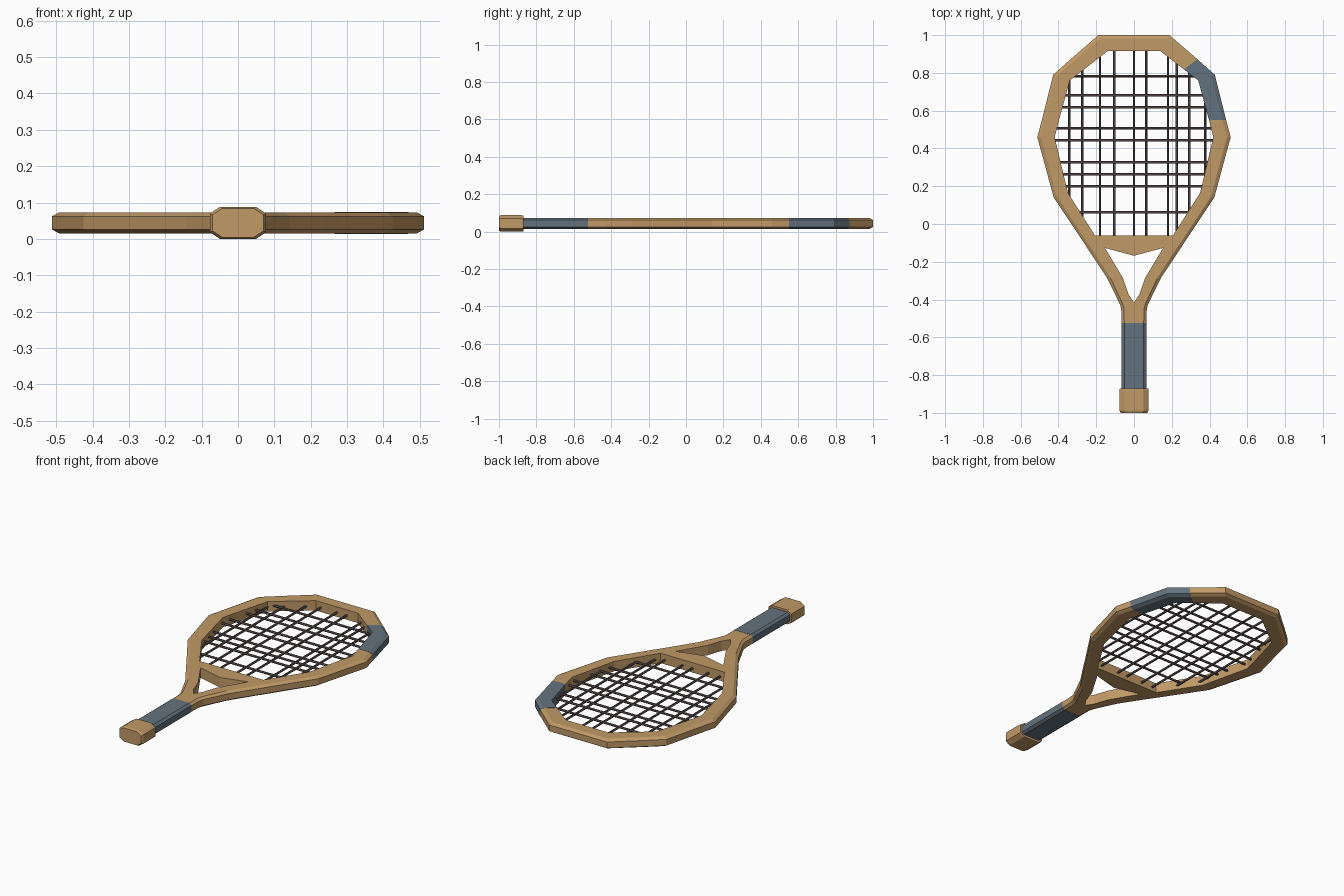
import bpy, bmesh, math

if "Cube" in bpy.data.objects:
    bpy.data.objects.remove(bpy.data.objects["Cube"])


def material(name, rgb):
    m = bpy.data.materials.new(name)
    m.diffuse_color = (*rgb, 1)
    m.use_nodes = True
    m.node_tree.nodes["Principled BSDF"].inputs["Base Color"].default_value = m.diffuse_color
    return m


wood = material("wood", (0.53, 0.32, 0.135))
wrap = material("wrap", (0.127, 0.17, 0.205))
cord = material("cord", (0.12, 0.09, 0.09))
Z0, Z1, ZC = 0.015, 0.073, 0.044


def loft(name, rings, mat):
    """Skin a list of equal-length rings and cap both ends."""
    bm = bmesh.new()
    vs = [[bm.verts.new(p) for p in r] for r in rings]
    n = len(rings[0])
    for a, b in zip(vs, vs[1:]):
        for i in range(n):
            j = (i + 1) % n
            bm.faces.new((a[i], a[j], b[j], b[i]))
    bm.faces.new(vs[0])
    bm.faces.new(vs[-1])
    bmesh.ops.recalc_face_normals(bm, faces=bm.faces)
    me = bpy.data.meshes.new(name)
    bm.to_mesh(me)
    bm.free()
    me.materials.append(mat)
    ob = bpy.data.objects.new(name, me)
    bpy.context.collection.objects.link(ob)
    return ob


# Frame stations on the right half: outer point, inner point
stations = [
    ((0, 1.0), (0, 0.917)),
    ((0.188, 1.0), (0.137, 0.917)),
    ((0.335, 0.873), (0.265, 0.818)),
    ((0.428, 0.79), (0.34, 0.76)),
    ((0.488, 0.55), (0.397, 0.55)),
    ((0.512, 0.46), (0.42, 0.46)),
    ((0.425, 0.14), (0.35, 0.165)),
    ((0.275, -0.085), (0.207, -0.06)),
    ((0.236, -0.145), (0.154, -0.127)),
    ((0.143, -0.285), (0.058, -0.287)),
    ((0.072, -0.43), (0.03, -0.37)),
    ((0.067, -0.46), (0, -0.415)),
    ((0.066, -0.525), (0, -0.525)),
]


def frame_ring(st, side, grow=0.0):
    (ox, oy), (ix, iy) = st
    cx, cy = ox + (ix - ox) * 0.22, oy + (iy - oy) * 0.22
    lo, hi = Z0 - grow, Z1 + grow
    pts = [(ix, iy, lo), (cx, cy, lo), (ox, oy, lo + 0.011),
           (ox, oy, hi - 0.011), (cx, cy, hi), (ix, iy, hi)]
    return [(side * x, y, z) for x, y, z in pts]


# Frame, with a dark band on the right shoulder
for name, a, b, side, mat, grow in (
        ("frame_left", 0, 13, -1, wood, 0),
        ("frame_right_top", 0, 3, 1, wood, 0),
        ("frame_band", 2, 5, 1, wrap, 0.001),
        ("frame_right_lower", 4, 13, 1, wood, 0)):
    loft(name, [frame_ring(s, side, grow) for s in stations[a:b]], mat)

# Bridge across the throat
bridge = [(-0.207, -0.06), (0.207, -0.06), (0.154, -0.127), (0, -0.168), (-0.154, -0.127)]
loft("throat_bridge", [[(x, y, z) for x, y in bridge] for z in (Z0, Z1)], wood)


def octagon(y, w, h, cx, cz):
    pts = [(w, h - cz), (w - cx, h), (cx - w, h), (-w, h - cz),
           (-w, cz - h), (cx - w, -h), (w - cx, -h), (w, cz - h)]
    return [(x, y, ZC + z) for x, z in pts]


# Handle grip and butt cap
loft("handle_grip", [octagon(y, 0.066, 0.03, 0.0145, 0.011) for y in (-0.525, -0.88)], wrap)
loft("butt_cap", [octagon(y, 0.077 * s, 0.044 * s, 0.027, 0.018)
                  for y, s in ((-0.87, 0.97), (-0.88, 1), (-0.988, 1), (-1.0, 0.91))], wood)

# Strings, each clipped to the head opening
half = [s[1] for s in stations[:8]]
opening = half + [(-x, y) for x, y in reversed(half)]


def span(axis, c):
    hits = []
    for p, q in zip(opening, opening[1:] + opening[:1]):
        if (p[axis] - c) * (q[axis] - c) <= 0 and p[axis] != q[axis]:
            t = (c - p[axis]) / (q[axis] - p[axis])
            hits.append(p[1 - axis] + t * (q[1 - axis] - p[1 - axis]))
    return min(hits) - 0.012, max(hits) + 0.012


def string(name, axis, c, z, r=0.0065):
    rings = []
    for e in span(axis, c):
        ring = []
        for k in range(6):
            a = math.pi * k / 3
            u, w = c + r * math.cos(a), z + r * math.sin(a)
            ring.append((u, e, w) if axis == 0 else (e, u, w))
        rings.append(ring)
    loft(name, rings, cord)


for i, x in enumerate((-0.342, -0.273, -0.18, -0.105, 0, 0.064, 0.18, 0.226, 0.292, 0.376)):
    string(f"main_string_{i + 1}", 0, x, ZC - 0.004)
for i, y in enumerate((0.783, 0.682, 0.618, 0.506, 0.443, 0.327, 0.263, 0.2, 0.062)):
    string(f"cross_string_{i + 1}", 1, y, ZC + 0.004)
